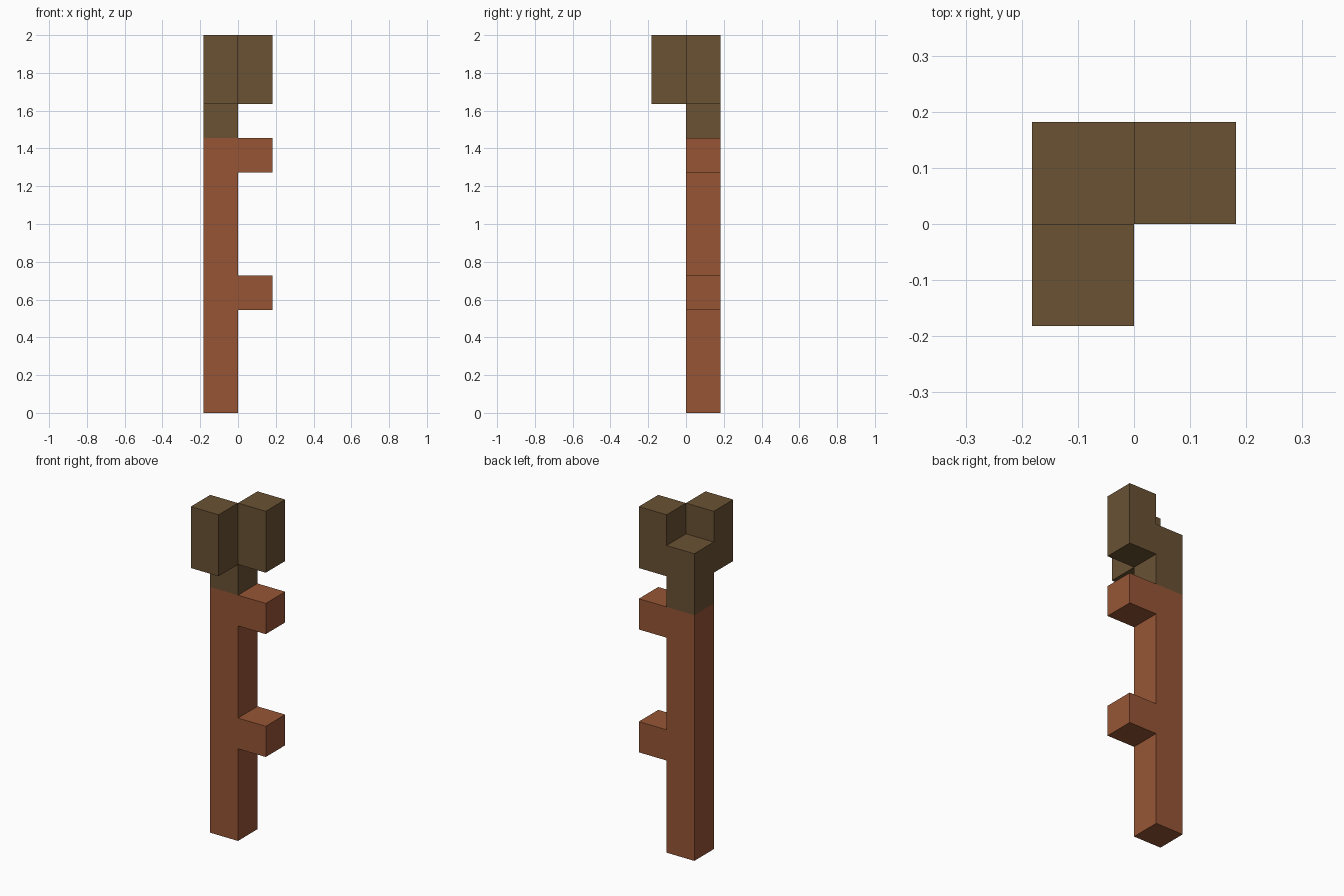
import bpy
import bmesh
from mathutils import Vector

cube = bpy.data.objects.get("Cube")
if cube:
    bpy.data.objects.remove(cube, do_unlink=True)

U = 2 / 11  # one block of the model


def material(name, rgb):
    mat = bpy.data.materials.new(name)
    mat.use_nodes = True
    mat.diffuse_color = (*rgb, 1)
    mat.node_tree.nodes["Principled BSDF"].inputs["Base Color"].default_value = (*rgb, 1)
    return mat


def slab(name, profile, y_front, mat):
    """Extrude an x-z profile, in blocks, one block towards the back."""
    bm = bmesh.new()
    face = bm.faces.new([bm.verts.new((x * U, y_front * U, z * U)) for x, z in profile])
    back = bmesh.ops.extrude_face_region(bm, geom=[face], use_keep_orig=True)
    moved = [v for v in back["geom"] if isinstance(v, bmesh.types.BMVert)]
    bmesh.ops.translate(bm, verts=moved, vec=Vector((0, U, 0)))
    bmesh.ops.recalc_face_normals(bm, faces=bm.faces)
    mesh = bpy.data.meshes.new(name)
    bm.to_mesh(mesh)
    bm.free()
    mesh.materials.append(mat)
    obj = bpy.data.objects.new(name, mesh)
    bpy.context.collection.objects.link(obj)
    return obj


rust = material("rust_red", (0.305, 0.091, 0.036))
brown = material("dark_brown", (0.144, 0.084, 0.034))

# Post with two side pegs
post = [(-1, 0), (0, 0)]
for low in (3, 7):
    post += [(0, low), (1, low), (1, low + 1), (0, low + 1)]
post[-1:] = [(-1, 8)]
slab("post_with_pegs", post, 0, rust)

# Stepped head, rising on the peg side
slab("stepped_head", [(-1, 8), (0, 8), (0, 9), (1, 9), (1, 11), (0, 11), (0, 10), (-1, 10)], 0, brown)

# Block on the front of the head
slab("front_block", [(-1, 9), (0, 9), (0, 11), (-1, 11)], -1, brown)
